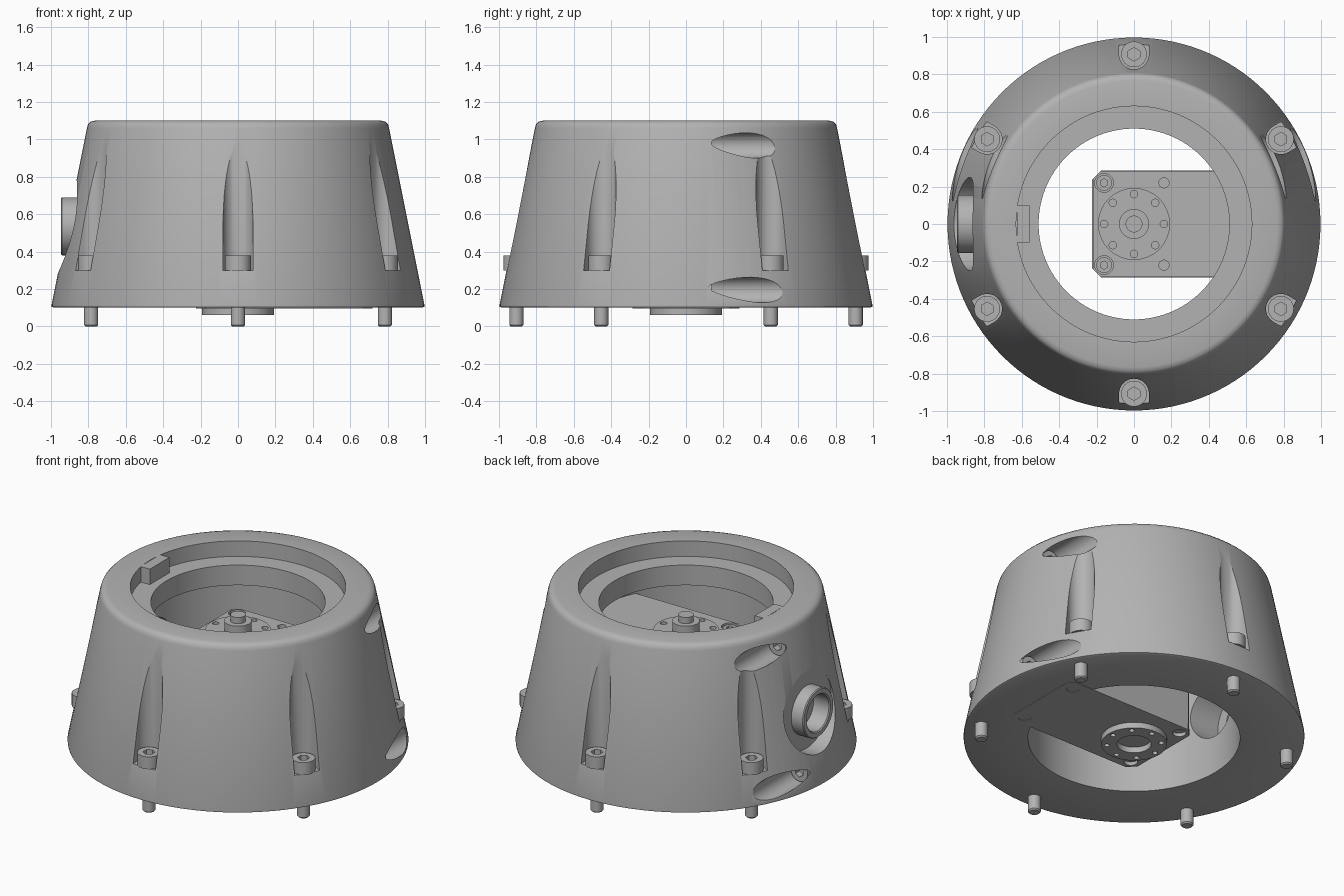
import bpy, bmesh, math
from mathutils import Matrix, Vector

cube = bpy.data.objects.get("Cube")
if cube:
    bpy.data.objects.remove(cube, do_unlink=True)

grey = bpy.data.materials.new("machined_grey")
grey.use_nodes = True
TONE = (0.45, 0.45, 0.45, 1)
grey.diffuse_color = TONE
grey.node_tree.nodes["Principled BSDF"].inputs["Base Color"].default_value = TONE
parts = []


def finish(name, bm, keep=True):
    bmesh.ops.recalc_face_normals(bm, faces=bm.faces)
    mesh = bpy.data.meshes.new(name)
    bm.to_mesh(mesh)
    bm.free()
    mesh.materials.append(grey)
    obj = bpy.data.objects.new(name, mesh)
    bpy.context.collection.objects.link(obj)
    if keep:
        parts.append(obj)
    else:
        obj.hide_render = True
    return obj


def lathe(name, profile, steps=64, turn=None):
    """Closed (radius, height) outline spun around z, optionally transformed."""
    bm = bmesh.new()
    verts = [bm.verts.new((r, 0, z)) for r, z in profile]
    edges = [bm.edges.new((v, verts[i - 1])) for i, v in enumerate(verts)]
    bmesh.ops.spin(bm, geom=verts + edges, cent=(0, 0, 0), axis=(0, 0, 1),
                   angle=math.tau, steps=steps, use_duplicate=False)
    bmesh.ops.remove_doubles(bm, verts=bm.verts, dist=1e-5)
    if turn:
        bmesh.ops.transform(bm, matrix=turn, verts=bm.verts)
    return finish(name, bm)


def cylinder(name, r, start, end, sides=32, keep=True):
    """Cylinder between two points."""
    a, b = Vector(start), Vector(end)
    bm = bmesh.new()
    turn = Matrix.Translation((a + b) / 2) @ (b - a).to_track_quat('Z', 'Y').to_matrix().to_4x4()
    bmesh.ops.create_cone(bm, cap_ends=True, segments=sides, radius1=r, radius2=r,
                          depth=(b - a).length, matrix=turn)
    return finish(name, bm, keep)


def prism(name, outline, z0, z1, angle=0, keep=True):
    """Flat outline extruded upward, then turned around z."""
    bm = bmesh.new()
    face = bm.faces.new([bm.verts.new((x, y, z0)) for x, y in outline])
    out = bmesh.ops.extrude_face_region(bm, geom=[face])
    top = [g for g in out["geom"] if isinstance(g, bmesh.types.BMVert)]
    bmesh.ops.translate(bm, vec=(0, 0, z1 - z0), verts=top)
    bmesh.ops.rotate(bm, verts=bm.verts, matrix=Matrix.Rotation(angle, 3, 'Z'))
    return finish(name, bm, keep)


def cut(obj, cutter):
    mod = obj.modifiers.new("cut", 'BOOLEAN')
    mod.operation = 'DIFFERENCE'
    mod.solver = 'EXACT'
    mod.object = cutter
    bpy.context.view_layer.objects.active = obj
    bpy.ops.object.modifier_apply(modifier=mod.name)
    bpy.data.objects.remove(cutter, do_unlink=True)


def drill(obj, r, start, end, sides=24):
    cut(obj, cylinder("drill", r, start, end, sides, keep=False))


# Tapered housing with stepped bore
housing = lathe("housing", [
    (0.62, 0.1), (0.985, 0.1), (0.996, 0.105), (0.997, 0.115),
    (0.808, 1.06), (0.802, 1.08), (0.788, 1.094), (0.766, 1.1),
    (0.63, 1.1), (0.63, 1.0), (0.51, 1.0), (0.51, 0.87), (0.62, 0.87)], steps=120)

# Six vertical screw slots, round on the inside and open outward
SCREW_R, SEAT = 0.907, 0.3
slot = [(SCREW_R + 0.08 * math.cos(t), 0.08 * math.sin(t))
        for t in (math.pi / 2 + math.pi * i / 16 for i in range(17))]
slot += [(1.2, -0.08), (1.2, 0.08)]
angles = [math.radians(30 + 60 * i) for i in range(6)]
for a in angles:
    cut(housing, prism("slot", slot, SEAT, 1.3, a, keep=False))

# Oblique side holes, mirrored left and right, with sunken screws
side_holes = [(s * x, z) for s in (-1, 1) for x, z in ((0.746, 0.967), (0.904, 0.195))]
for x, z in side_holes:
    drill(housing, 0.068, (x, 0.06, z), (x, 1.1, z), 32)

# Cable port: outer pocket, through hole, inner recess
PORT = 0.535
for r, x0, x1 in ((0.25, -1.2, -0.86), (0.115, -1.1, -0.5), (0.19, -0.8, -0.5)):
    drill(housing, r, (x0, 0, PORT), (x1, 0, PORT), 48)
lathe("port_collar", [(0.115, 0.84), (0.155, 0.84), (0.155, 0.94), (0.15, 0.946),
                      (0.122, 0.946), (0.115, 0.94)], 48,
      Matrix.Translation((0, 0, PORT)) @ Matrix.Rotation(-math.pi / 2, 4, 'Y'))
cylinder("port_plug", 0.118, (-0.83, 0, PORT), (-0.81, 0, PORT), 48)

# Locating key inside the top step
prism("locating_key", [(-0.626, -0.1), (-0.56, -0.1), (-0.56, 0.1), (-0.626, 0.1)], 0.98, 1.0995)


def socket_head(name, base, axis, r, height):
    base, axis = Vector(base), Vector(axis)
    tip = base + axis * height
    head = cylinder(name, r, base, tip, 32)
    drill(head, r * 0.52, tip - axis * height * 0.5, tip + axis * 0.05, 6)


# Mounting screws
for a in angles:
    x, y = SCREW_R * math.cos(a), SCREW_R * math.sin(a)
    socket_head("mounting_screw_head", (x, y, SEAT - 0.002), (0, 0, 1), 0.069, 0.08)
    lathe("mounting_screw_shank", [(0, 0), (0.03, 0), (0.038, 0.008), (0.038, 0.15), (0, 0.15)],
          24, Matrix.Translation((x, y, 0)))
for x, z in side_holes:
    socket_head("side_screw_head", (x, 0.055, z), (0, 1, 0), 0.06, 0.08)


# Drive unit block and its base plate
def chamfered(x0, x1, y, c):
    return [(x0, c - y), (x0 + c, -y), (x1 - c, -y), (x1, c - y),
            (x1, y - c), (x1 - c, y), (x0 + c, y), (x0, y - c)]


TOP = 0.8
block = prism("drive_block", chamfered(-0.22, 0.62, 0.28, 0.04), 0.12, TOP)
plate = prism("base_plate", chamfered(-0.225, 0.72, 0.285, 0.05), 0.097, 0.14)
for y in (-0.22, 0.22):
    drill(block, 0.05, (-0.16, y, TOP - 0.05), (-0.16, y, 1))
    drill(block, 0.027, (0.16, y, TOP - 0.05), (0.16, y, 1))
    socket_head("block_screw_head", (-0.16, y, TOP - 0.052), (0, 0, 1), 0.042, 0.045)
    for x in (-0.16, 0.65):
        drill(plate, 0.04, (x, y, 0), (x, y, 0.125))

# Output flanges above and below, each with eight bolt holes
upper = lathe("upper_flange", [(0, TOP - 0.01), (0.192, TOP - 0.01), (0.192, 0.82), (0, 0.82)])
lower = lathe("lower_flange", [(0.1, 0.06), (0.192, 0.06), (0.192, 0.11), (0.1, 0.11)])
for i in range(8):
    x, y = (0.16 * f(i * math.pi / 4) for f in (math.cos, math.sin))
    drill(upper, 0.02, (x, y, 0.8), (x, y, 0.9), 16)
    drill(lower, 0.016, (x, y, 0), (x, y, 0.09), 16)
cylinder("shaft_boss", 0.08, (0, 0, 0.81), (0, 0, 0.88))
cylinder("shaft", 0.045, (0, 0, 0.81), (0, 0, 0.92))

# Smooth curved walls, keep machined edges crisp
bpy.ops.object.select_all(action='DESELECT')
for obj in parts:
    obj.select_set(True)
bpy.context.view_layer.objects.active = housing
bpy.ops.object.shade_smooth_by_angle(angle=math.radians(30))
